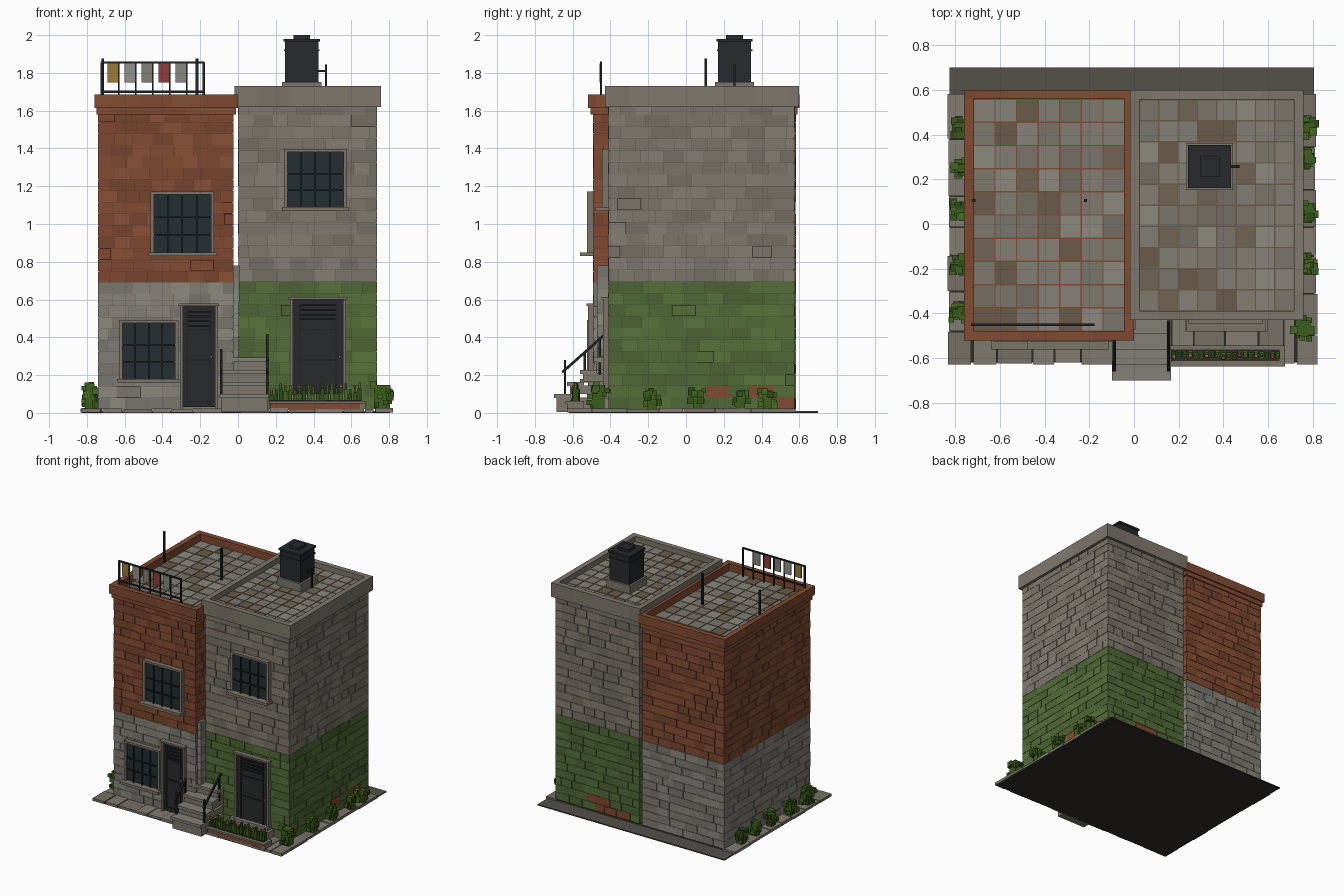
import bpy, bmesh, random
from mathutils import Vector, Matrix

if "Cube" in bpy.data.objects:
    bpy.data.objects.remove(bpy.data.objects["Cube"])

random.seed(7)
mats = {}


def mat(c):
    if c not in mats:
        m = bpy.data.materials.new("paint_%d" % len(mats))
        m.diffuse_color = (*c, 1)
        m.use_nodes = True
        m.node_tree.nodes["Principled BSDF"].inputs["Base Color"].default_value = m.diffuse_color
        mats[c] = m
    return mats[c]


def shades(c, spread=0.15, n=4):
    return [tuple(round(v * (1 - spread + 2 * spread * i / (n - 1)), 4) for v in c) for i in range(n)]


RED, GREY, STONE = (.22, .07, .032), (.23, .215, .185), (.205, .185, .15)
GREEN, IRON, GLASS = (.085, .15, .04), (.014, .016, .018), (.018, .028, .032)
TRIM, LEAF, SOIL, TAN = (.2, .175, .14), (.045, .11, .012), (.03, .027, .024), (.14, .105, .065)


class Part:
    """Collects boxes and bars into one named mesh."""
    def __init__(self, name):
        self.name, self.bm, self.cols = name, bmesh.new(), []

    def box(self, x0, x1, y0, y1, z0, z1, col=GREY, rot=None):
        c, s = Vector(((x0+x1)/2, (y0+y1)/2, (z0+z1)/2)), (x1-x0, y1-y0, z1-z0)
        m = Matrix.Translation(c) @ (rot or Matrix()) @ Matrix.Diagonal((*s, 1))
        if col not in self.cols:
            self.cols.append(col)
        for v in bmesh.ops.create_cube(self.bm, size=1, matrix=m)["verts"]:
            for f in v.link_faces:
                f.material_index = self.cols.index(col)

    def bar(self, a, b, t=.01, col=IRON):
        a, b = Vector(a), Vector(b)
        c, l = (a+b)/2, (b-a).length
        self.box(c.x-t/2, c.x+t/2, c.y-t/2, c.y+t/2, c.z-l/2, c.z+l/2, col,
                 (b-a).to_track_quat('Z', 'Y').to_matrix().to_4x4())

    def done(self):
        me = bpy.data.meshes.new(self.name)
        self.bm.to_mesh(me)
        self.bm.free()
        for c in self.cols:
            me.materials.append(mat(c))
        bpy.context.collection.objects.link(bpy.data.objects.new(self.name, me))


def cuts(a, b, step):
    """Irregular splits of a run into stones."""
    out, p = [a], a + step * random.uniform(.4, 1)
    while p < b - step * .35:
        out.append(p)
        p += step * random.uniform(.75, 1.25)
    return out + [b]


def masonry(name, x0, x1, y0, y1, z0, z1, col, patch=False):
    p, d, g = Part(name), .006, .001
    p.box(x0+d, x1-d, y0+d, y1-d, z0, z1, tuple(v * .55 for v in col))
    pal = shades(col)
    rows = round((z1-z0) / .062)
    h = (z1-z0) / rows
    for r in range(rows):
        za, zb = z0 + r*h + g, z0 + (r+1)*h - g
        for side in range(4):
            lo, hi = (x0, x1) if side < 2 else (y0, y1)
            cs = cuts(lo, hi, .105)
            for a, b in zip(cs, cs[1:]):
                c = random.choice(pal)
                # exposed red brick near the foot of the painted wall
                if patch and side and r < 2 and random.random() < .2:
                    c = RED
                a2, b2 = a + g*(a > lo), b - g*(b < hi)
                e = random.uniform(0, .002)
                if side == 0: p.box(a2, b2, y0-e, y0+.01, za, zb, c)
                if side == 1: p.box(a2, b2, y1-.01, y1+e, za, zb, c)
                if side == 2: p.box(x0-e, x0+.01, a2, b2, za, zb, c)
                if side == 3: p.box(x1-.01, x1+e, a2, b2, za, zb, c)
    p.done()


def ring(p, x0, x1, y0, y1, z0, z1, t, col):
    pal = shades(col, .07)
    for ya, yb in ((y0, y0+t), (y1-t, y1)):
        cs = cuts(x0, x1, .16)
        for a, b in zip(cs, cs[1:]): p.box(a, b, ya, yb, z0, z1, random.choice(pal))
    for xa, xb in ((x0, x0+t), (x1-t, x1)):
        cs = cuts(y0+t, y1-t, .16)
        for a, b in zip(cs, cs[1:]): p.box(xa, xb, a, b, z0, z1, random.choice(pal))


def roof(name, x0, x1, y0, y1, z, nx, ny, joint):
    p = Part(name)
    p.box(x0-.02, x1+.02, y0-.02, y1+.02, z-.04, z-.004, joint)
    pal = shades(GREY) + shades(STONE) + [TAN, (.16, .13, .09)]
    w, d = (x1-x0)/nx, (y1-y0)/ny
    for i in range(nx):
        for j in range(ny):
            p.box(x0+i*w+.003, x0+(i+1)*w-.003, y0+j*d+.003, y0+(j+1)*d-.003, z-.02, z, random.choice(pal))
    p.done()


# two houses side by side
masonry("left_house_lower_wall", -.74, -.025, -.49, .58, .02, .69, GREY)
masonry("left_house_upper_wall", -.74, -.025, -.49, .58, .69, 1.6, RED)
masonry("right_house_lower_wall", .003, .735, -.41, .575, .02, .695, GREEN, True)
masonry("right_house_upper_wall", .003, .735, -.41, .575, .695, 1.64, STONE)
masonry("joint_pier", -.03, .006, -.47, -.4, .02, .78, GREY)
p = Part("left_parapet")
ring(p, -.75, -.01, -.505, .59, 1.58, 1.615, .05, RED)
ring(p, -.76, 0, -.52, .6, 1.615, 1.685, .042, RED)
p.done()
p = Part("right_parapet")
ring(p, -.018, .758, -.43, .598, 1.62, 1.73, .042, STONE)
p.done()
roof("left_roof", -.718, -.042, -.478, .558, 1.63, 7, 10, RED)
roof("right_roof", .024, .716, -.388, .556, 1.69, 8, 10, TAN)


def window(name, x0, x1, z0, z1, y):
    p = Part(name)
    p.box(x0, x1, y-.018, y+.02, z0, z1, GLASS)
    for a, b in ((x0-.014, x0+.004), (x1-.004, x1+.014)):
        p.box(a, b, y-.035, y+.01, z0-.01, z1+.012, TRIM)
    p.box(x0, x1, y-.035, y+.01, z1-.004, z1+.012, TRIM)
    p.box(x0-.025, x1+.025, y-.07, y+.01, z0-.02, z0, TRIM)
    for i in (1, 2, 3):
        x = x0 + (x1-x0)*i/4
        p.bar((x, y-.03, z0), (x, y-.03, z1), .008)
    for t in (.3, .6):
        z = z0 + (z1-z0)*t
        p.bar((x0, y-.026, z), (x1, y-.026, z), .008)
    p.done()


window("left_lower_window", -.615, -.33, .18, .48, -.49)
window("left_upper_window", -.45, -.14, .85, 1.16, -.49)
window("right_upper_window", .258, .562, 1.09, 1.385, -.41)


def door(name, x0, x1, z1, y):
    p = Part(name)
    dark = (.022, .023, .024)
    p.box(x0, x1, y-.018, y+.02, .03, z1, dark)
    for a, b in ((x0-.016, x0), (x1, x1+.016)):
        p.box(a, b, y-.03, y+.01, .02, z1+.014, TRIM)
    p.box(x0-.022, x1+.022, y-.038, y+.01, z1, z1+.014, TRIM)
    m = (x1-x0)*.14
    for a in (x0+m, x1-m):
        p.bar((a, y-.02, .05), (a, y-.02, z1-.02), .009)
    for i in range(4):                      # louvres
        z = z1 - .03 - i*.025
        p.bar((x0+m, y-.022, z), (x1-m, y-.022, z), .009)
    for z in (.06, .28, .44):               # panel rails
        p.bar((x0+m, y-.02, z), (x1-m, y-.02, z), .008)
    p.box(x1-.025, x1-.012, y-.034, y-.01, .29, .305, TRIM)
    p.done()


door("left_door", -.292, -.122, .565, -.49)
door("right_door", .29, .557, .6, -.41)
p = Part("right_door_step")
p.box(.23, .6, -.48, -.41, .02, .075, GREY)
p.box(.25, .58, -.46, -.41, .075, .1, GREY)
p.done()

# front steps with iron rails
p = Part("front_steps")
for i in range(4):
    y, z = -.7 + .07*i, .1 + .064*i
    p.box(-.098+.004*i, .165, y, y+.09, z-.022, z, GREY)
    p.box(-.09, .16, y+.015, -.405, .005 if i == 0 else z-.064, z-.018, STONE)
p.done()
p = Part("step_rails")
for x, t in ((-.088, .6), (.155, 1)):
    a, b = Vector((x, -.655, .215)), Vector((x, -.435, .41))
    p.bar(a, a.lerp(b, t), .014)
    p.bar((x, -.64, .08), (x, -.64, .28), .012)
    e = a.lerp(b, t*.9)
    p.bar((x, e.y, .2), e, .012)
p.done()

# ground slab and pavers
p = Part("ground_slab")
p.box(-.825, .805, -.62, .7, 0, .006, SOIL)
p.box(-.825, .805, .58, .7, .003, .009, (.09, .08, .066))
p.done()
p = Part("pavers")
pal = shades(STONE, .12)
for x0, x1 in ((-.835, -.72), (.72, .82)):
    cs = cuts(-.63, .582, .16)
    for a, b in zip(cs, cs[1:]):
        p.box(x0+random.uniform(0, .012), x1-random.uniform(0, .012), a+.002, b-.002, .003, random.uniform(.02, .026), random.choice(pal))
cs = cuts(-.72, .72, .13)
for a, b in zip(cs, cs[1:]):
    p.box(a+.002, b-.002, -.63+random.uniform(0, .012), -.4, .003, random.uniform(.02, .026), random.choice(pal))
p.done()

# planter with flowers
p = Part("planter")
p.box(.17, .665, -.625, -.555, .015, .056, RED)
p.box(.165, .675, -.638, -.612, .05, .064, TRIM)
p.box(.165, .675, -.56, -.542, .02, .064, TRIM)
p.box(.645, .675, -.63, -.55, .02, .064, TRIM)
p.box(.17, .65, -.612, -.56, .05, .068, SOIL)
p.done()
p = Part("planter_plants")
for i in range(20):
    x, y, h = .178 + i*.0245, random.uniform(-.593, -.575), random.uniform(.11, .165)
    p.box(x-.01, x+.01, y-.016, y+.016, .06, h*.8, random.choice(shades(LEAF, .35)))
    p.box(x-.006, x+.006, y-.007, y+.007, h*.7, h, random.choice(shades(LEAF, .35)))
    if i % 3 == 0:
        c = random.choice([(.4, .25, .03), (.35, .05, .03), (.4, .14, .03)])
        p.box(x-.007, x+.007, y-.015, y-.001, h, h+.014, c)
p.done()

# blocky shrubs along both sides
shrubs = [(sx*.782, y, .038, .14) for sx, ys in ((1, (.43, .29, .06, -.18)), (-1, (.43, .25, .06, -.18, -.39))) for y in ys]
for n, (x, y, r, h) in enumerate(shrubs + [(.755, -.465, .055, .175), (-.79, -.4, .035, .185)]):
    p = Part("shrub_%d" % n)
    p.box(x-r*.6, x+r*.6, y-r*.6, y+r*.6, .02, h*.85, LEAF)
    for i in range(16):
        cx, cy = x + random.uniform(-r, r)*.75, y + random.uniform(-r, r)
        cz, s = random.uniform(.04, h-.018), random.uniform(.011, .019)
        p.box(cx-s, cx+s, cy-s, cy+s, cz-s, cz+s, random.choice(shades(LEAF, .35)))
    p.done()

# rooftop rack with laundry and poles
p = Part("laundry_rack")
for i in range(7):
    x = -.722 + i*.09
    p.bar((x, -.45, 1.63), (x, -.45, 1.855), .012 if i in (0, 6) else .007)
for z in (1.855, 1.7):
    p.bar((-.726, -.45, z), (-.178, -.45, z), .011)
p.done()
p = Part("laundry")
for i, c in enumerate([(.33, .2, .04), (.3, .29, .27), (.22, .22, .19), (.28, .05, .045), (.25, .25, .22)]):
    x = -.663 + i*.09
    p.box(x-.027, x+.027, -.457, -.45, 1.75, 1.85, c)
p.done()
p = Part("roof_poles")
for x in (-.716, -.217):
    p.bar((x, .105, 1.6), (x, .105, 1.877), .014)
p.done()

# water tank
p = Part("water_tank")
tank = (.02, .023, .026)
for r, z0, z1, c in ((.104, 1.68, 1.752, STONE), (.088, 1.752, 1.97, tank), (.094, 1.915, 1.925, tank),
                     (.096, 1.965, 1.98, tank), (.044, 1.98, 2.0, tank)):
    p.box(.338-r, .338+r, .257-r, .257+r, z0, z1, c)
p.bar((.42, .257, 1.81), (.47, .257, 1.81), .012)
p.bar((.466, .257, 1.68), (.466, .257, 1.845), .012)
p.done()
